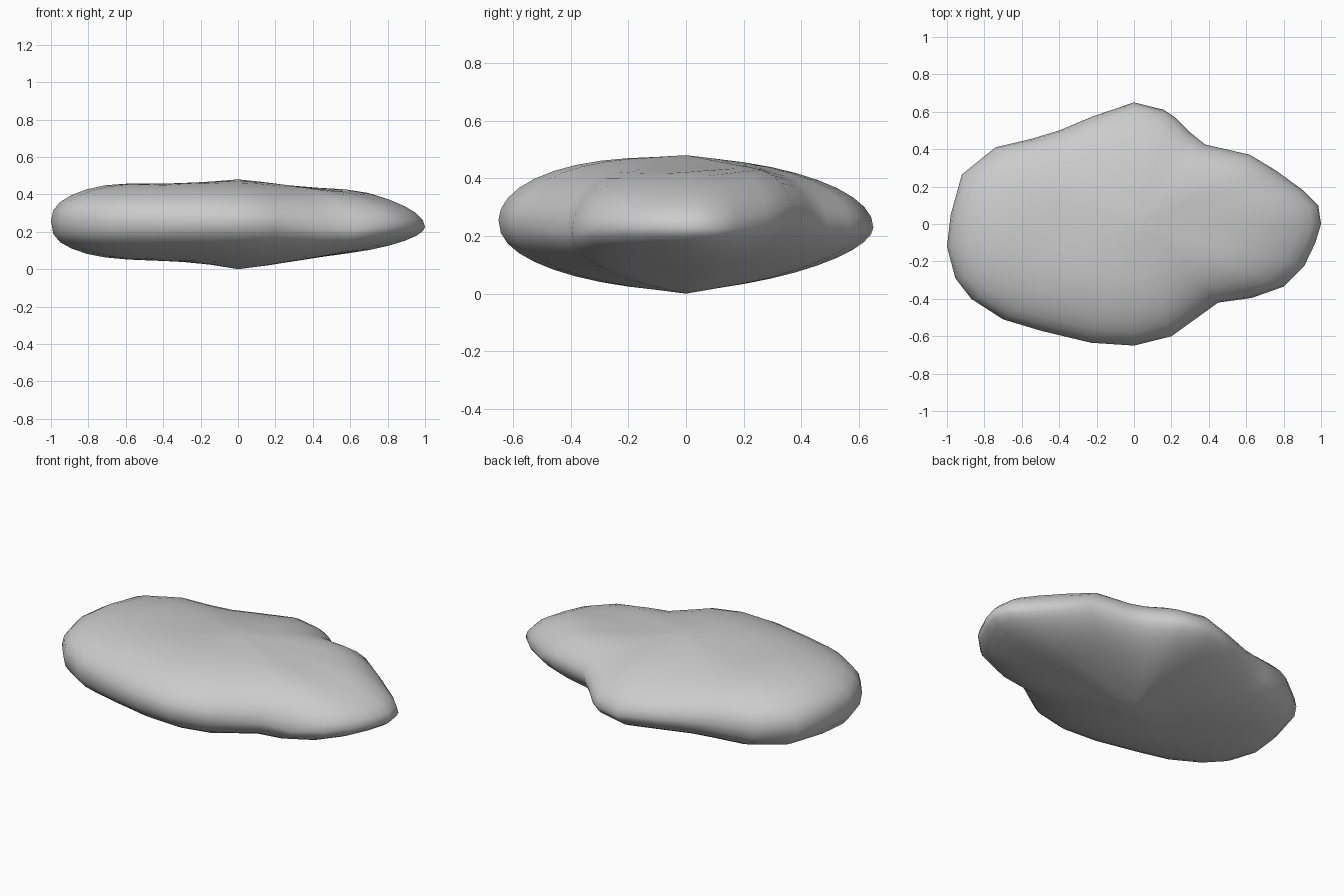
import bpy, bmesh
from math import sin, pi, exp

if "Cube" in bpy.data.objects:
    bpy.data.objects.remove(bpy.data.objects["Cube"])

# Plan outline of the boulder, anticlockwise from the right tip
OUTLINE = [(1, 0), (.985, .10), (.91, .175), (.76, .285), (.62, .37), (.38, .425),
           (.30, .49), (.22, .57), (.16, .61), (0, .65), (-.22, .575), (-.40, .50),
           (-.55, .455), (-.74, .41), (-.92, .265), (-.98, .05), (-1, -.12),
           (-.955, -.29), (-.87, -.40), (-.70, -.51), (-.50, -.57), (-.23, -.635),
           (0, -.65), (.20, -.60), (.45, -.42), (.63, -.395), (.80, -.335),
           (.91, -.225), (.97, -.10)]
TOP_Z, BOTTOM_Z = .483, .003
RINGS = 10

# Curve exponents (p, q) of height = (1 - t^p)^(1/q) for +x, +y, -x, -y
TOP = [(1.75, 2.0), (1.65, 2.0), (3.0, 2.5), (2.5, 2.0)]
BOTTOM = [(1.15, 1.9), (1.3, 1.8), (1.05, 3.6), (1.5, 2.3)]

# Gentle lumps and dips on each side: (x, y, size, height)
TOP_LUMPS = [(.62, .22, .05, .03), (.38, .0, .06, -.025), (-.36, 0, .07, -.022),
             (-.36, .3, .07, -.015), (-.7, 0, .06, .014)]
BOTTOM_LUMPS = [(-.25, 0, .06, .02), (-.8, -.1, .05, -.018), (.42, 0, .05, .014)]


def blend(table, x, y):
    """Mix the exponents of the two nearest axis directions."""
    a, b = x, y / .65
    wx = a * a / (a * a + b * b)
    ex, ey = table[0 if x > 0 else 2], table[1 if y > 0 else 3]
    return [ex[i] * wx + ey[i] * (1 - wx) for i in (0, 1)]


def bump(x, y, cx, cy, size):
    return exp(-((x - cx) ** 2 + (y - cy) ** 2) / size)


def rim_height(x, y):
    """Height of the widest line: raised back right, lowered front right."""
    return (.245 - .015 * x - .02 * y + .075 * bump(x, y, .52, .41, .05)
            - .035 * bump(x, y, .55, -.41, .06))


def point(x, y, t, table, apex):
    p, q = blend(table, x, y)
    if table is TOP:
        p += .7 * t * bump(x, y, .55, .40, .08)
    rim = rim_height(x, y)
    h = max(0, 1 - t ** p) ** (1 / q)
    z = rim + (apex - rim) * h
    lumps = TOP_LUMPS if table is TOP else BOTTOM_LUMPS
    z += (1 - t ** 8) * sum(d * bump(x * t, y * t, cx, cy, s) for cx, cy, s, d in lumps)
    return (x * t, y * t, z)


# Boulder: rings from the bottom apex, round the rim, to the top apex
bm = bmesh.new()
rings = []
for table, apex, steps in ((BOTTOM, BOTTOM_Z, range(1, RINGS + 1)),
                           (TOP, TOP_Z, range(RINGS - 1, 0, -1))):
    for i in steps:
        t = sin(pi / 2 * i / RINGS)
        rings.append([bm.verts.new(point(x, y, t, table, apex)) for x, y in OUTLINE])

n = len(OUTLINE)
for low, high in zip(rings, rings[1:]):
    for j in range(n):
        k = (j + 1) % n
        bm.faces.new((low[j], low[k], high[k], high[j]))
base = bm.verts.new((0, 0, BOTTOM_Z))
peak = bm.verts.new((0, 0, TOP_Z))
for j in range(n):
    k = (j + 1) % n
    bm.faces.new((rings[0][k], rings[0][j], base))
    bm.faces.new((rings[-1][j], rings[-1][k], peak))

# Soften the inner ridges, leaving the rim outline and apexes in place
rim = set(rings[RINGS - 1])
inner = [v for v in bm.verts if v not in rim and v not in (base, peak)]
for _ in range(2):
    bmesh.ops.smooth_vert(bm, verts=inner, factor=.3,
                          use_axis_x=False, use_axis_y=False, use_axis_z=True)
low_z = min(v.co.z for v in bm.verts)
for v in bm.verts:
    v.co.z -= low_z
bmesh.ops.recalc_face_normals(bm, faces=bm.faces)
for f in bm.faces:
    f.smooth = True

mesh = bpy.data.meshes.new("boulder")
bm.to_mesh(mesh)
bm.free()
rock = bpy.data.objects.new("boulder", mesh)
bpy.context.collection.objects.link(rock)
